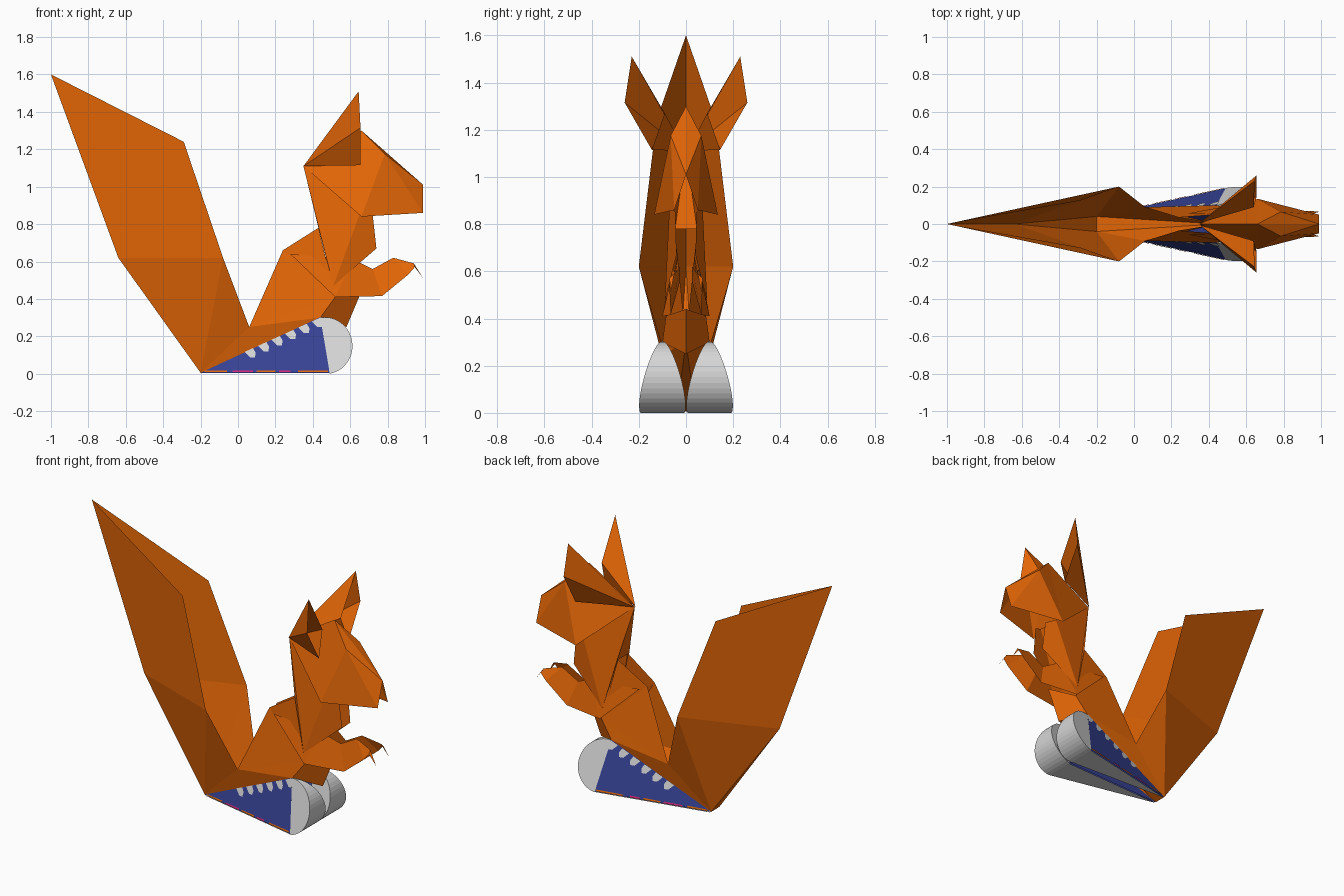
import bpy, bmesh, math

if "Cube" in bpy.data.objects:
    bpy.data.objects.remove(bpy.data.objects["Cube"])


def material(name, rgb):
    m = bpy.data.materials.new(name)
    m.diffuse_color = (*rgb, 1)
    m.use_nodes = True
    m.node_tree.nodes["Principled BSDF"].inputs["Base Color"].default_value = m.diffuse_color
    return m


ORANGE = material("orange paper", (0.77, 0.133, 0.002))
BLUE = material("blue canvas", (0.038, 0.055, 0.30))
WHITE = material("white rubber", (0.67, 0.67, 0.67))
PINK = material("pink trim", (0.7, 0.02, 0.2))


def add_object(name, bm, mat):
    bmesh.ops.remove_doubles(bm, verts=bm.verts, dist=0.0005)
    bmesh.ops.recalc_face_normals(bm, faces=bm.faces)
    me = bpy.data.meshes.new(name)
    bm.to_mesh(me)
    bm.free()
    me.materials.append(mat)
    ob = bpy.data.objects.new(name, me)
    bpy.context.collection.objects.link(ob)
    return ob


def folded(name, pts, faces, mat=ORANGE):
    """Folded sheet, mirrored over y = 0. Capital letters are mirrored points."""
    bm = bmesh.new()
    v = {}
    for k, (x, y, z) in pts.items():
        v[k] = bm.verts.new((x, y, z))
        v[k.upper()] = bm.verts.new((x, -y, z)) if y else v[k]
    done = set()
    for f in faces.split():
        for s in (f, f.swapcase()):
            key = frozenset(v[c] for c in s)
            if key not in done:
                done.add(key)
                bm.faces.new([v[c] for c in s])
    return add_object(name, bm, mat)


# Tail: V-shaped sheet, open to the front
folded("tail", dict(
    t=(-1, 0, 1.6), b=(-0.64, 0, 0.62), h=(-0.2, 0.04, 0.005),
    p=(-0.29, 0.125, 1.24), q=(-0.08, 0.2, 0.62), r=(0.06, 0.09, 0.25)),
    "tpqb bqh qrh bhH")

# Body: two sides with a front ridge and a steep inner valley
folded("body", dict(
    h=(-0.2, 0.04, 0.005), r=(0.06, 0.09, 0.25), a=(0.24, 0.035, 0.66),
    n=(0.43, 0.05, 0.78), e=(0.52, 0.085, 0.41), k=(0.44, 0.1, 0.3),
    f=(0.58, 0, 0.25), c=(0.66, 0, 0.44), v=(0.45, 0, 0.3)),
    "hrk rae rek ane ecfk rav hrv hvH")

# Neck: two steep sides, open at the front
folded("neck", dict(
    b=(0.35, 0, 1.11), n=(0.43, 0.06, 0.78), e=(0.51, 0.09, 0.47),
    c=(0.74, 0.04, 0.67), g=(0.72, 0.045, 0.85), j=(0.66, 0.07, 0.88)),
    "bne bej ejgc bnN")

# Head: flat sides from a top ridge, open underneath
folded("head", dict(
    b=(0.35, 0, 1.11), n=(0.66, 0, 1.3), j=(0.66, 0.135, 0.84),
    g=(0.785, 0.065, 1.175), m=(0.99, 0, 1.01), l=(0.99, 0.05, 0.86)),
    "bnj ngj ngm gjl glm")

# Ears: hollow cones, open to the front
folded("ears", dict(
    b=(0.35, 0.005, 1.11), t=(0.645, 0.23, 1.51), o=(0.655, 0.26, 1.315),
    s=(0.655, 0.145, 1.115), i=(0.64, 0.09, 1.27)),
    "bto bos bit bis")

# Arms: folded strips with bent paws
low = [(0.52, 0.1, 0.41), (0.77, 0.065, 0.415), (0.91, 0.07, 0.53),
       (0.945, 0.07, 0.57), (0.99, 0.065, 0.51)]
top = [(0.62, 0.055, 0.61), (0.72, 0.025, 0.56), (0.83, 0.025, 0.62),
       (0.94, 0.05, 0.59), (0.99, 0.065, 0.51)]
for side, label in ((1, "left"), (-1, "right")):
    bm = bmesh.new()
    a = [bm.verts.new((x, side * y, z)) for x, y, z in low]
    b = [bm.verts.new((x, side * y, z)) for x, y, z in top]
    for i in range(len(a) - 1):
        bm.faces.new((a[i], a[i + 1], b[i + 1], b[i]))
    s = bm.verts.new((0.28, side * 0.055, 0.64))
    bm.faces.new((s, a[0], b[0]))
    bmesh.ops.dissolve_degenerate(bm, edges=bm.edges, dist=0.0005)
    add_object(label + "_arm", bm, ORANGE)


# Shoes: blue tent sides, white rounded toe, sole and lace marks
def outer_y(x, z):
    return 0.04 + 0.217 * (x + 0.2) - 0.273 * (z - 0.01)


def inner_y(x, z):
    return 0.04 - 0.0435 * (x + 0.2) + 0.303 * (z - 0.01)


def ridge_z(x):
    return 0.01 + 0.29 * (x + 0.2) / 0.64


folded("shoe_sides", dict(
    h=(-0.2, 0.04, 0.005), k=(0.44, 0.101, 0.302), d=(0.49, 0.191, 0.005),
    i=(0.49, 0.01, 0.005)), "hkd hki", BLUE)
folded("shoe_soles", dict(
    h=(-0.2, 0.04, 0), d=(0.49, 0.19, 0), i=(0.49, 0.01, 0)), "hdi", WHITE)

SEG = 20
for side, label in ((1, "left"), (-1, "right")):
    # half-cylinder toe, tapering to the ridge at the top
    bm = bmesh.new()
    out, inn = [], []
    for i in range(SEG + 1):
        t = math.pi * i / SEG
        c, s = math.cos(t), math.sin(t)
        x = 0.465 - 0.025 * c + 0.145 * s
        z = 0.15 + 0.15 * c + 0.025 * s
        y = max(outer_y(x, z), 0.1)
        out.append(bm.verts.new((x, side * y, z)))
        inn.append(bm.verts.new((x, side * (0.2 - y), z)))
    for i in range(SEG):
        bm.faces.new((out[i], out[i + 1], inn[i + 1], inn[i]))
    bm.faces.new(out)
    bm.faces.new(inn)
    bmesh.ops.dissolve_degenerate(bm, edges=bm.edges, dist=0.0005)
    add_object(label + "_toe_cap", bm, WHITE)

    # lace marks below the ridge on both sides of the shoe
    bm = bmesh.new()
    for i in range(6):
        x0 = 0.035 + 0.072 * i
        shape = [(x0, ridge_z(x0)), (x0 + 0.045, ridge_z(x0 + 0.045)),
                 (x0 + 0.06, ridge_z(x0) - 0.005),
                 (x0 + 0.055, ridge_z(x0) - 0.03),
                 (x0 + 0.03, ridge_z(x0) - 0.03)]
        for fn, off in ((outer_y, 0.005), (inner_y, -0.005)):
            bm.faces.new([bm.verts.new((x, side * (fn(x, z) + off), z))
                          for x, z in shape])
    add_object(label + "_lace_marks", bm, WHITE)

    # thin orange and pink dashes along the sole
    for name, mat, spans in (
            ("_sole_trim", ORANGE, ((-0.18, -0.06), (0.1, 0.2), (0.32, 0.48))),
            ("_sole_dashes", PINK, ((-0.03, 0.08), (0.22, 0.28)))):
        bm = bmesh.new()
        for x0, x1 in spans:
            bm.faces.new([bm.verts.new((x, side * (outer_y(x, z) + 0.004), z))
                          for x, z in ((x0, 0.008), (x1, 0.008),
                                       (x1, 0.018), (x0, 0.016))])
        add_object(label + name, bm, mat)
